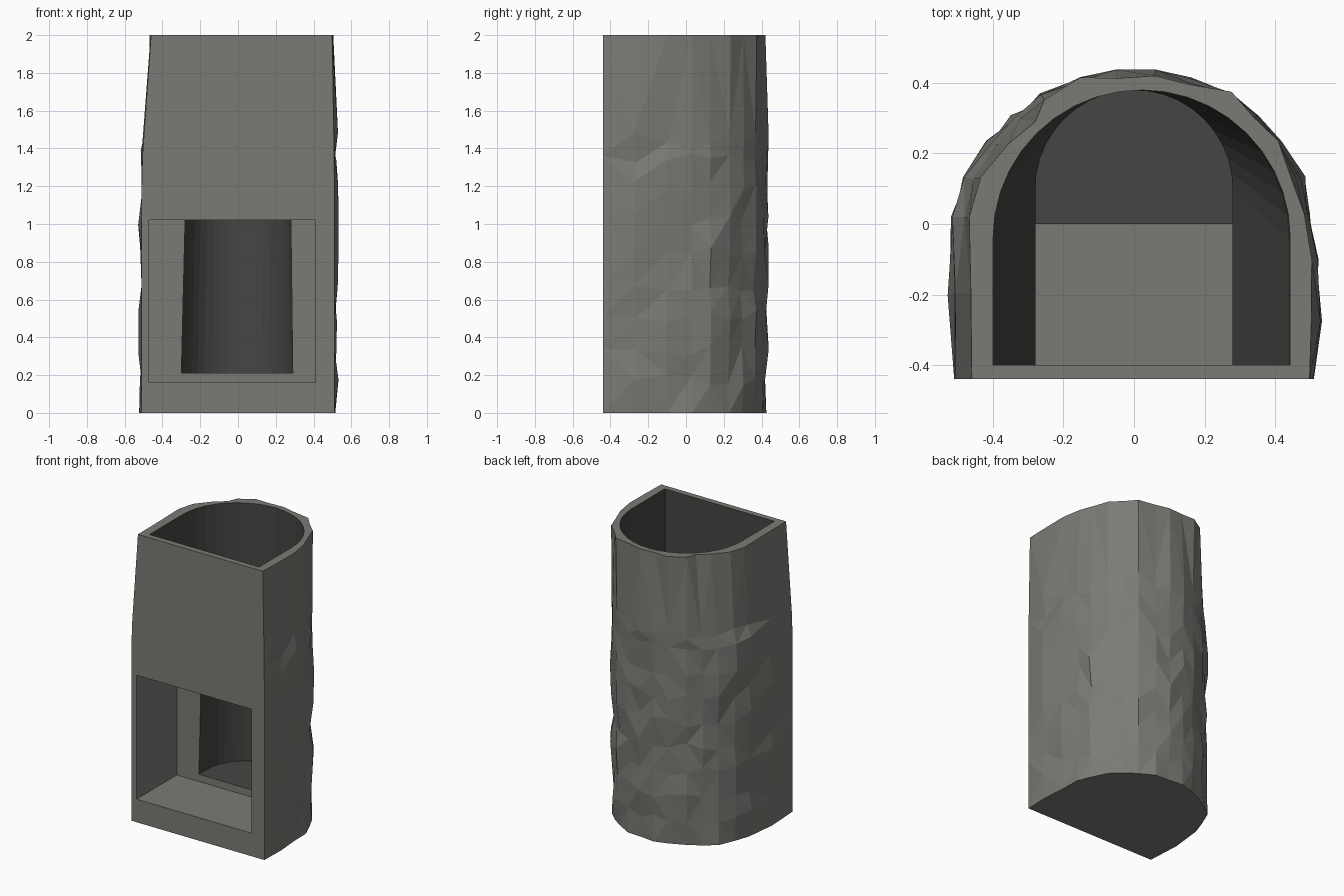
import bpy, bmesh, math, random

if "Cube" in bpy.data.objects:
    bpy.data.objects.remove(bpy.data.objects["Cube"])

random.seed(7)


def material(name, colour):
    m = bpy.data.materials.new(name)
    m.diffuse_color = (*colour, 1)
    m.use_nodes = True
    m.node_tree.nodes["Principled BSDF"].inputs["Base Color"].default_value = m.diffuse_color
    return m


stone = material("stone", (0.20, 0.195, 0.18))
soot = material("soot", (0.06, 0.06, 0.056))


def loft(name, rings, mat):
    """Closed solid through equal-length rings of points, bottom to top."""
    bm = bmesh.new()
    vs = [[bm.verts.new(p) for p in ring] for ring in rings]
    n = len(vs[0])
    for a, b in zip(vs, vs[1:]):
        for i in range(n):
            bm.faces.new((a[i], a[(i + 1) % n], b[(i + 1) % n], b[i]))
    # rough faces are bent, so split the sides into triangles
    bmesh.ops.triangulate(bm, faces=bm.faces[:])
    bm.faces.new(vs[0])
    bm.faces.new(vs[-1])
    bmesh.ops.recalc_face_normals(bm, faces=bm.faces[:])
    mesh = bpy.data.meshes.new(name)
    bm.to_mesh(mesh)
    bm.free()
    mesh.materials.append(mat)
    ob = bpy.data.objects.new(name, mesh)
    bpy.context.collection.objects.link(ob)
    return ob


def cut(ob, cutter):
    mod = ob.modifiers.new("cut", 'BOOLEAN')
    mod.operation = 'DIFFERENCE'
    mod.solver = 'EXACT'
    mod.material_mode = 'TRANSFER'
    mod.object = cutter
    bpy.context.view_layer.objects.active = ob
    bpy.ops.object.modifier_apply(modifier=mod.name)
    bpy.data.objects.remove(cutter, do_unlink=True)


# Rough stone chimney body: flat front, hewn rounded back
outline = [(0.51, -0.44), (0.522, -0.27), (0.515, -0.1), (0.497, 0.03), (0.475, 0.13),
           (0.41, 0.23), (0.345, 0.30), (0.27, 0.365), (0.16, 0.41), (0.06, 0.43),
           (-0.05, 0.43), (-0.15, 0.41), (-0.26, 0.36), (-0.34, 0.30), (-0.41, 0.23),
           (-0.475, 0.13), (-0.51, 0.02), (-0.522, -0.2), (-0.51, -0.44)]
levels = [i * 0.17 for i in range(9)] + [1.46, 2.0]   # long facets near the top
rings = []
for r, z in enumerate(levels):
    lean = max(0, z - 1.3) / 0.7
    ring = []
    for i, (x, y) in enumerate(outline):
        corner = i in (0, len(outline) - 1)
        k = 0 if corner else random.uniform(-0.018, 0.013)
        d = math.hypot(x, y)
        px, py = x + x / d * k, y + y / d * k
        px += lean * 0.05 if x < -0.3 else -lean * 0.012 if x > 0.3 else 0
        dz = 0 if corner or z in (0, 2) else random.uniform(-0.035, 0.035)
        ring.append((px, min(py, 0.438), z + dz))
    rings.append(ring)
body = loft("stone_chimney", rings, stone)


# Flue: narrow arched chamber below, widening to the open top
def arch(cx, half, spring, z, front=-0.4, back=0.38, n=20):
    pts = [(cx + half, front, z)]
    for i in range(n + 1):
        a = math.pi * i / n
        pts.append((cx + half * math.cos(a), spring + (back - spring) * math.sin(a), z))
    return pts + [(cx - half, front, z)]


flue = loft("flue_cutter", [arch(-0.005, 0.295, 0.1, 0.21), arch(0, 0.28, 0.1, 1.03),
                            arch(0.02, 0.418, -0.04, 1.45), arch(0.022, 0.422, -0.04, 2.1)], soot)
cut(body, flue)

# Square hearth opening in the front
hearth = loft("hearth_cutter", [[(-0.47, -0.6, z), (0.41, -0.6, z), (0.41, 0, z), (-0.47, 0, z)]
                                for z in (0.16, 1.02)], stone)
cut(body, hearth)
